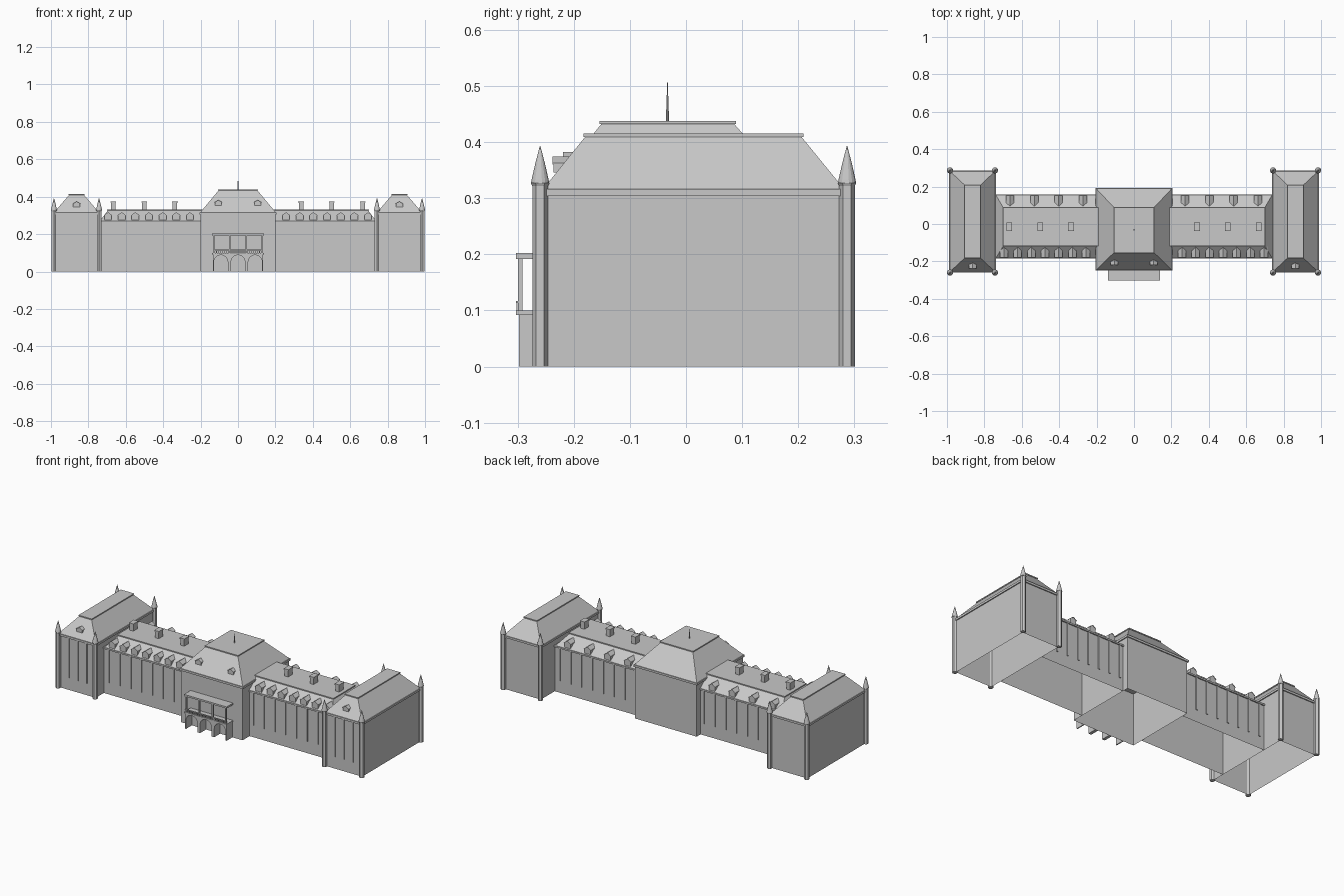
import bpy, bmesh, math

cube = bpy.data.objects.get("Cube")
if cube:
    bpy.data.objects.remove(cube, do_unlink=True)

stone = bpy.data.materials.new("grey stone")
stone.use_nodes = True
GREY = (0.58, 0.58, 0.58, 1)
stone.diffuse_color = GREY
stone.node_tree.nodes["Principled BSDF"].inputs["Base Color"].default_value = GREY


def finish(name, bm):
    bmesh.ops.recalc_face_normals(bm, faces=bm.faces)
    mesh = bpy.data.meshes.new(name)
    bm.to_mesh(mesh)
    bm.free()
    mesh.materials.append(stone)
    obj = bpy.data.objects.new(name, mesh)
    bpy.context.collection.objects.link(obj)
    return obj


def frustum(name, low, z0, high, z1, floor=True):
    """Solid between two rectangles (x0, x1, y0, y1) at two heights."""
    bm = bmesh.new()
    rings = []
    for (x0, x1, y0, y1), z in ((low, z0), (high, z1)):
        rings.append([bm.verts.new((x, y, z)) for x, y in
                      ((x0, y0), (x1, y0), (x1, y1), (x0, y1))])
    a, b = rings
    if floor:
        bm.faces.new(a)
    bm.faces.new(b)
    for i in range(4):
        j = (i + 1) % 4
        bm.faces.new((a[i], a[j], b[j], b[i]))
    return finish(name, bm)


def box(name, x0, x1, y0, y1, z0, z1, floor=True):
    return frustum(name, (x0, x1, y0, y1), z0, (x0, x1, y0, y1), z1, floor)


def grow(rect, d):
    x0, x1, y0, y1 = rect
    return (x0 - d, x1 + d, y0 - d, y1 + d)


def prism(name, points, y0, y1):
    """Outline in x and z, extruded along y."""
    bm = bmesh.new()
    face = bm.faces.new([bm.verts.new((x, y0, z)) for x, z in points])
    moved = bmesh.ops.extrude_face_region(bm, geom=[face])["geom"]
    verts = [v for v in moved if isinstance(v, bmesh.types.BMVert)]
    bmesh.ops.translate(bm, verts=verts, vec=(0, y1 - y0, 0))
    return finish(name, bm)


def lathe(name, x, y, profile, sides):
    """Turned part from (radius, height) pairs."""
    bm = bmesh.new()
    rings = []
    for r, z in profile:
        ring = []
        for i in range(sides):
            a = math.tau * (i + 0.5) / sides
            ring.append(bm.verts.new((x + r * math.cos(a), y + r * math.sin(a), z)))
        rings.append(ring)
    for a, b in zip(rings, rings[1:]):
        for i in range(sides):
            j = (i + 1) % sides
            bm.faces.new((a[i], a[j], b[j], b[i]))
    bm.faces.new(rings[0])
    bm.faces.new(rings[-1])
    return finish(name, bm)


def dormer(name, x, z, width, height, y0, y1):
    """Small gabled window house with a slightly projecting roof."""
    h, eave = width / 2, z + height * 0.68
    prism(name, [(x - h, z), (x + h, z), (x + h, eave), (x, z + height), (x - h, eave)], y0, y1)
    out = 0.002 if y1 > y0 else -0.002
    e, t = h + 0.002, 0.003
    prism(name + "_roof", [(x - e, eave - t), (x - e, eave), (x, z + height + t),
                           (x + e, eave), (x + e, eave - t), (x, z + height)], y0 - out, y1)


def block(name, walls, wall_top, eave_top, plateau, roof_top, cap):
    """Hollow walls, cornice, sloped roof and flat cap."""
    box(name + "_walls", *walls, 0, wall_top, floor=False)
    box(name + "_cornice", *grow(walls, 0.006), wall_top, eave_top)
    frustum(name + "_roof", grow(walls, 0.002), eave_top, plateau, roof_top)
    box(name + "_roof_cap", *grow(plateau, 0.003), roof_top, roof_top + cap)


# Central pavilion
block("central", (-0.2, 0.2, -0.243, 0.187), 0.304, 0.316,
      (-0.105, 0.105, -0.151, 0.086), 0.432, 0.006)
lathe("spire", 0, -0.033, [(0.003, 0.438), (0.002, 0.47), (0.0004, 0.508)], 8)

for s, side in ((1, "left"), (-1, "right")):
    def span(a, b):
        return sorted((s * a, s * b))

    dormer(side + "_central_dormer", s * 0.105, 0.352, 0.036, 0.027, -0.217, -0.165)

    # Long wing with hipped roof at its outer end
    box(side + "_wing_walls", *span(0.2, 0.745), -0.178, 0.151, 0, 0.262, floor=False)
    box(side + "_wing_cornice", *span(0.2, 0.745), -0.185, 0.158, 0.262, 0.271)
    frustum(side + "_wing_roof", (*span(0.2, 0.738), -0.181, 0.154), 0.271,
            (*span(0.19, 0.697), -0.114, 0.084), 0.325)
    box(side + "_wing_roof_cap", *span(0.18, 0.7), -0.117, 0.087, 0.325, 0.331)
    for i in range(7):
        dormer(f"{side}_front_dormer_{i}", s * (0.257 + 0.073 * i), 0.275, 0.039, 0.039, -0.176, -0.12)
    for i in range(4):
        dormer(f"{side}_back_dormer_{i}", s * (0.273 + 0.13 * i), 0.275, 0.039, 0.039, 0.15, 0.095)
    for i in range(3):
        x = s * (0.337 + 0.165 * i)
        box(f"{side}_chimney_{i}", x - 0.012, x + 0.012, -0.034, 0.005, 0.32, 0.368)
        box(f"{side}_chimney_cap_{i}", x - 0.015, x + 0.015, -0.037, 0.008, 0.368, 0.375)

    # Shallow wall strips between the window bays
    for i in range(8):
        x = s * (0.222 + 0.07 * i)
        for face, y0, y1 in (("front", -0.183, -0.178), ("back", 0.151, 0.156)):
            box(f"{side}_{face}_strip_{i}", x - 0.005, x + 0.005, y0, y1, 0.07, 0.262)

    # End pavilion
    block(side + "_end", (*span(0.745, 0.982), -0.253, 0.28), 0.304, 0.316,
          (*span(0.823, 0.903), -0.18, 0.206), 0.409, 0.006)
    dormer(side + "_end_dormer", s * 0.863, 0.346, 0.036, 0.025, -0.236, -0.185)
    for i in range(3):
        x = s * (0.805 + 0.058 * i)
        box(f"{side}_end_strip_{i}", x - 0.005, x + 0.005, -0.258, -0.253, 0.07, 0.304)

    # Six-sided corner turrets with pointed caps
    for x in (0.743, 0.984):
        for y in (-0.26, 0.287):
            lathe(f"{side}_turret", s * x, y, [(0.014, 0), (0.014, 0.322), (0.0165, 0.327)], 6)
            lathe(f"{side}_turret_cap", s * x, y,
                  [(0.0165, 0.327), (0.0155, 0.333), (0.0085, 0.363), (0.0005, 0.393)], 16)

# Porch: arcade, balcony and columned canopy
outline = [(-0.134, 0.094), (-0.134, 0)]
for cx in (-0.0915, 0, 0.0915):
    outline.append((cx - 0.037, 0))
    for k in range(13):
        a = math.pi * (1 - k / 12)
        outline.append((cx + 0.037 * math.cos(a), 0.051 + 0.037 * math.sin(a)))
    outline.append((cx + 0.037, 0))
outline += [(0.134, 0), (0.134, 0.094)]
prism("porch_arcade", outline, -0.298, -0.243)
box("balcony_floor", -0.138, 0.138, -0.303, -0.243, 0.092, 0.1)
box("balcony_rail", -0.134, 0.134, -0.303, -0.297, 0.113, 0.117)
for i in range(25):
    x = -0.126 + 0.0105 * i
    box(f"baluster_{i}", x - 0.002, x + 0.002, -0.302, -0.298, 0.1, 0.113)
for i in range(4):
    x = -0.129 + 0.086 * i
    box(f"porch_column_{i}", x - 0.004, x + 0.004, -0.299, -0.291, 0.1, 0.192)
box("porch_canopy", -0.138, 0.138, -0.303, -0.243, 0.192, 0.202)
